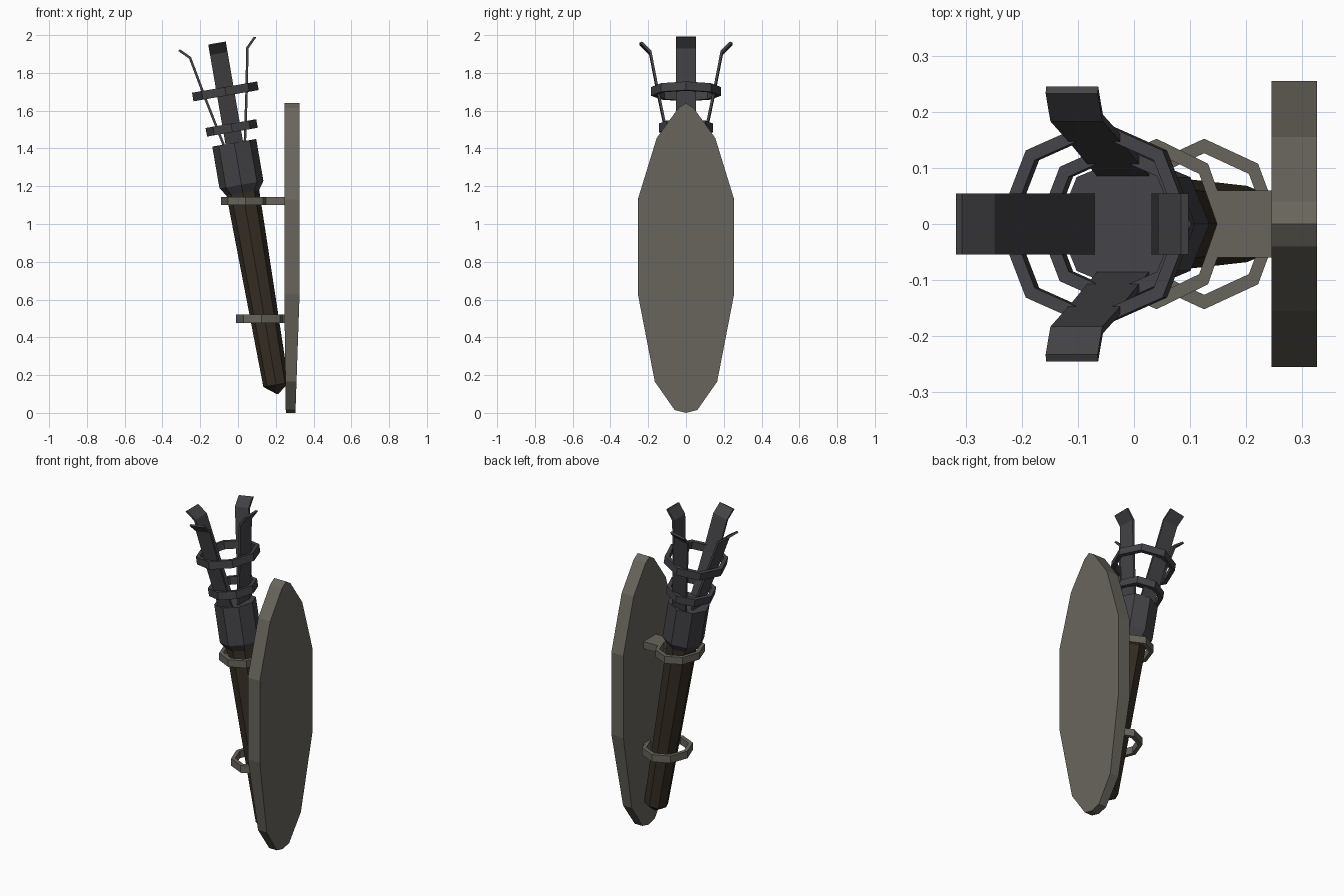
import bpy, bmesh, math
from mathutils import Matrix, Vector

cube = bpy.data.objects.get("Cube")
if cube:
    bpy.data.objects.remove(cube)


def material(name, rgb):
    m = bpy.data.materials.new(name)
    m.use_nodes = True
    m.diffuse_color = (*rgb, 1)
    bsdf = next(n for n in m.node_tree.nodes if n.type == 'BSDF_PRINCIPLED')
    bsdf.inputs["Base Color"].default_value = (*rgb, 1)
    return m


stone = material("grey_plate", (0.138, 0.131, 0.108))
iron = material("dark_iron", (0.057, 0.056, 0.063))
wood = material("dark_wood", (0.038, 0.028, 0.018))


def finish(bm, name, mat, matrix):
    bmesh.ops.recalc_face_normals(bm, faces=bm.faces)
    mesh = bpy.data.meshes.new(name)
    bm.to_mesh(mesh)
    bm.free()
    mesh.materials.append(mat)
    ob = bpy.data.objects.new(name, mesh)
    ob.matrix_world = matrix
    bpy.context.collection.objects.link(ob)
    return ob


def lathe(name, profile, mat, matrix, sides=8, closed=False):
    """Turn a (radius, height) profile around z; open profiles get capped."""
    bm = bmesh.new()
    rings = []
    for r, z in profile:
        rings.append([bm.verts.new((r * math.cos(a), r * math.sin(a), z))
                      for a in (i * math.tau / sides for i in range(sides))])
    pairs = list(zip(rings, rings[1:]))
    if closed:
        pairs.append((rings[-1], rings[0]))
    for a, b in pairs:
        for i in range(sides):
            j = (i + 1) % sides
            bm.faces.new((a[i], a[j], b[j], b[i]))
    if not closed:
        bm.faces.new(rings[0])
        bm.faces.new(rings[-1])
    return finish(bm, name, mat, matrix)


def band(name, radius, thick, height, mat, matrix):
    h = height / 2
    inner = radius - thick
    return lathe(name, [(inner, -h), (radius, -h), (radius, h), (inner, h)],
                 mat, matrix, closed=True)


def prism(name, outline, origin, u, v, depth, mat, matrix, adjust=None):
    """Extrude a 2D outline laid out on axes u and v."""
    bm = bmesh.new()
    u, v = Vector(u), Vector(v)
    face = bm.faces.new([bm.verts.new(Vector(origin) + u * a + v * b)
                         for a, b in outline])
    new = bmesh.ops.extrude_face_region(bm, geom=[face])["geom"]
    bmesh.ops.translate(bm, vec=Vector(depth),
                        verts=[g for g in new if isinstance(g, bmesh.types.BMVert)])
    if adjust:
        for vert in bm.verts:
            adjust(vert.co)
    return finish(bm, name, mat, matrix)


# Wall plate: tall rounded shield, thinner towards the foot
half = [(0.06, 0.015), (0.165, 0.165), (0.255, 0.63), (0.255, 1.13),
        (0.155, 1.455), (0.04, 1.615)]
outline = [(0, 0)] + half + [(0, 1.64)] + [(-y, z) for y, z in reversed(half)]


def thin_foot(co):
    k = max(0, 1 - co.z / 0.63)
    co.x += 0.008 * k if co.x < 0.28 else -0.022 * k


prism("wall_plate", outline, (0.245, 0, 0), (0, 1, 0), (0, 0, 1),
      (0.081, 0, 0), stone, Matrix(), thin_foot)

# Level brackets holding the handle to the plate
for name, x, z, rx, ry in (("upper_bracket", 0.04, 1.122, 0.13, 0.152),
                           ("lower_bracket", 0.125, 0.498, 0.136, 0.152)):
    place = Matrix.Translation((x, 0, z)) @ Matrix.Diagonal((rx, ry, 1, 1))
    band(name + "_ring", 1, 0.17, 0.044, stone, place)
    start = x + rx - 0.022
    prism(name + "_arm", [(-0.06, -0.022), (0.06, -0.022), (0.06, 0.022), (-0.06, 0.022)],
          (start, 0, z), (0, 1, 0), (0, 0, 1), (0.255 - start, 0, 0), stone, Matrix())

# Leaning torch, measured along its own axis from the collar rim
torch = Matrix.Translation((-0.02, 0, 1.43)) @ Matrix.Rotation(math.radians(-9.8), 4, 'Y')
lathe("handle", [(0.004, -1.35), (0.068, -1.3), (0.088, -0.25)], wood, torch)
lathe("collar", [(0.088, -0.268), (0.118, -0.225), (0.118, 0)], iron, torch)

# Hoops around the prongs
for name, s, r in (("lower_hoop", 0.08, 0.136), ("upper_hoop", 0.276, 0.175)):
    place = torch @ Matrix.Translation((0, 0, s)) @ Matrix.Diagonal((1, 1.06, 1, 1))
    band(name, r, 0.023, 0.046, iron, place)

# Four flared prongs
path = [(0.06, -0.02), (0.118, 0.26), (0.16, 0.48), (0.21, 0.53)]
strip = path + [(r - 0.012, s + 0.006) for r, s in reversed(path)]
for i, side in enumerate(("left", "back", "right", "front")):
    across = i % 2
    width = 0.094 if across else 0.108
    spin = Matrix.Rotation(i * math.pi / 2, 4, 'Z')
    prism(side + "_prong", strip, (0.035 * across, -width / 2, 0), (1, 0, 0), (0, 0, 1),
          (0, width, 0), iron, torch @ spin)
